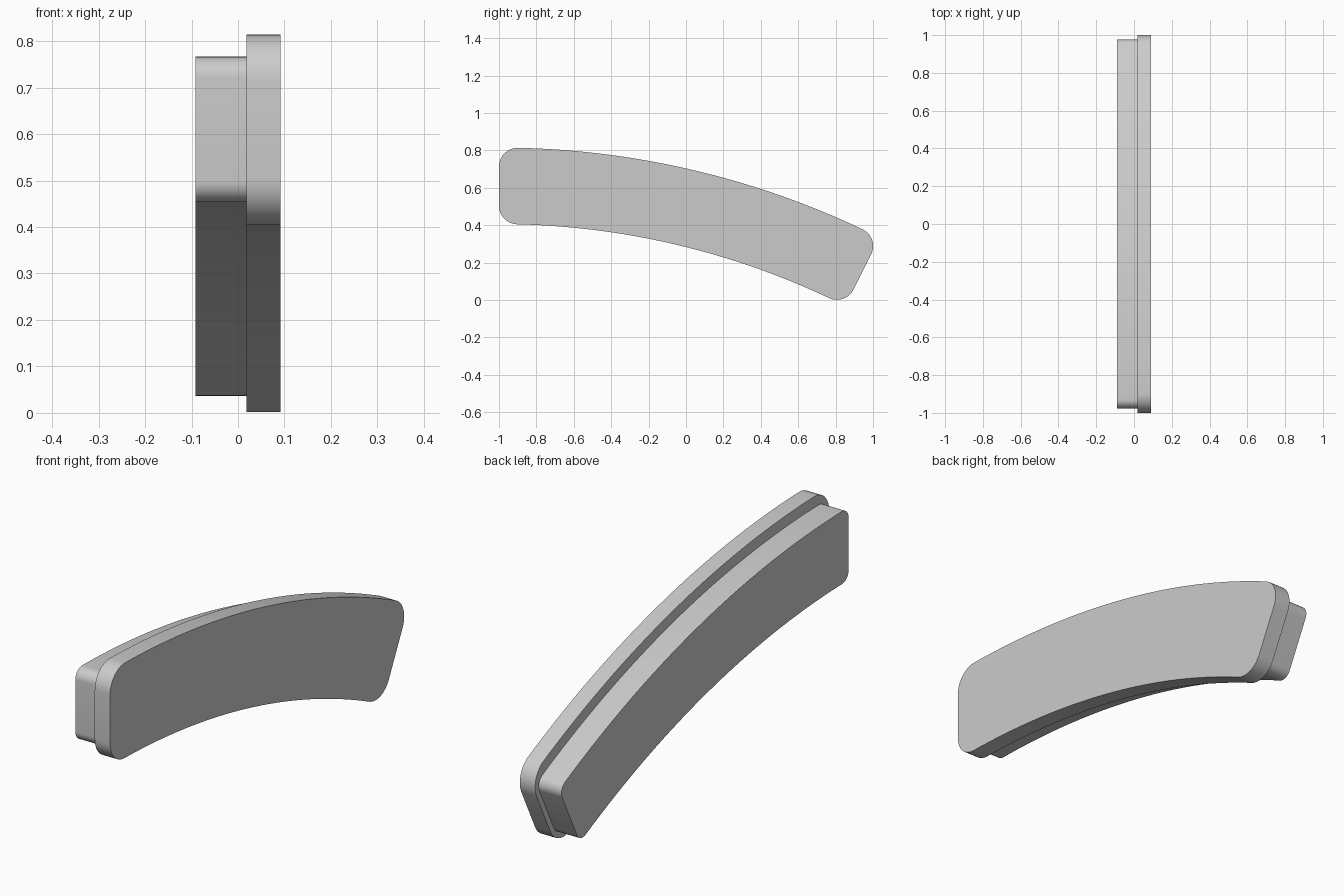
import bpy, bmesh
from math import sin, cos, asin, pi, radians

if "Cube" in bpy.data.objects:
    bpy.data.objects.remove(bpy.data.objects["Cube"], do_unlink=True)

# One grey for the whole pad
grey = bpy.data.materials.new("plain_grey")
grey.use_nodes = True
colour = (0.6, 0.6, 0.6, 1)
grey.diffuse_color = colour
grey.node_tree.nodes["Principled BSDF"].inputs["Base Color"].default_value = colour

OUTER, INNER = 4.545, 4.136     # radii of the full sector
SWEEP = radians(26.6)
CENTRE_Y, CENTRE_Z = -1.0, 0.815 - OUTER


def sector_profile(side_inset, end_inset, r, arc_steps=40, corner_steps=10):
    """Rounded ring-sector outline as (y, z) points."""
    pts = []
    ro, ri = OUTER - side_inset, INNER + side_inset

    def corner(rc, at_end, d0, d1):
        off = asin((end_inset + r) / rc)
        a = SWEEP - off if at_end else off
        start = a if d0 is None else d0
        stop = a + d1[1] if isinstance(d1, tuple) else d1
        for i in range(corner_steps + 1):
            t = start + (stop - start) * i / corner_steps
            pts.append((rc * sin(a) + r * sin(t), rc * cos(a) + r * cos(t)))
        return a

    def long_arc(radius, a0, a1):
        for i in range(1, arc_steps):
            a = a0 + (a1 - a0) * i / arc_steps
            pts.append((radius * sin(a), radius * cos(a)))

    off_out = asin((end_inset + r) / (ro - r))
    off_in = asin((end_inset + r) / (ri + r))
    corner(ro - r, False, -pi / 2, (None, 0))
    long_arc(ro, off_out, SWEEP - off_out)
    corner(ro - r, True, None, SWEEP + pi / 2)
    corner(ri + r, True, SWEEP + pi / 2, (None, pi))
    long_arc(ri, SWEEP - off_in, off_in)
    corner(ri + r, False, off_in + pi, 1.5 * pi)
    return [(CENTRE_Y + y, CENTRE_Z + z) for y, z in pts]


def slab(name, profile, x0, x1):
    """Extrude an outline along x."""
    bm = bmesh.new()
    face = bm.faces.new([bm.verts.new((x0, y, z)) for y, z in profile])
    ext = bmesh.ops.extrude_face_region(bm, geom=[face])
    moved = [v for v in ext["geom"] if isinstance(v, bmesh.types.BMVert)]
    bmesh.ops.translate(bm, verts=moved, vec=(x1 - x0, 0, 0))
    bmesh.ops.recalc_face_normals(bm, faces=bm.faces)
    mesh = bpy.data.meshes.new(name)
    bm.to_mesh(mesh)
    bm.free()
    mesh.materials.append(grey)
    obj = bpy.data.objects.new(name, mesh)
    bpy.context.collection.objects.link(obj)
    bpy.ops.object.select_all(action="DESELECT")
    obj.select_set(True)
    bpy.context.view_layer.objects.active = obj
    bpy.ops.object.shade_smooth_by_angle(angle=radians(30))


# Wide backing plate and the narrower pad on its right side
slab("backing_plate", sector_profile(0, 0, 0.1), 0.018, 0.091)
slab("curved_pad", sector_profile(0.048, 0.024, 0.045), -0.091, 0.018)
